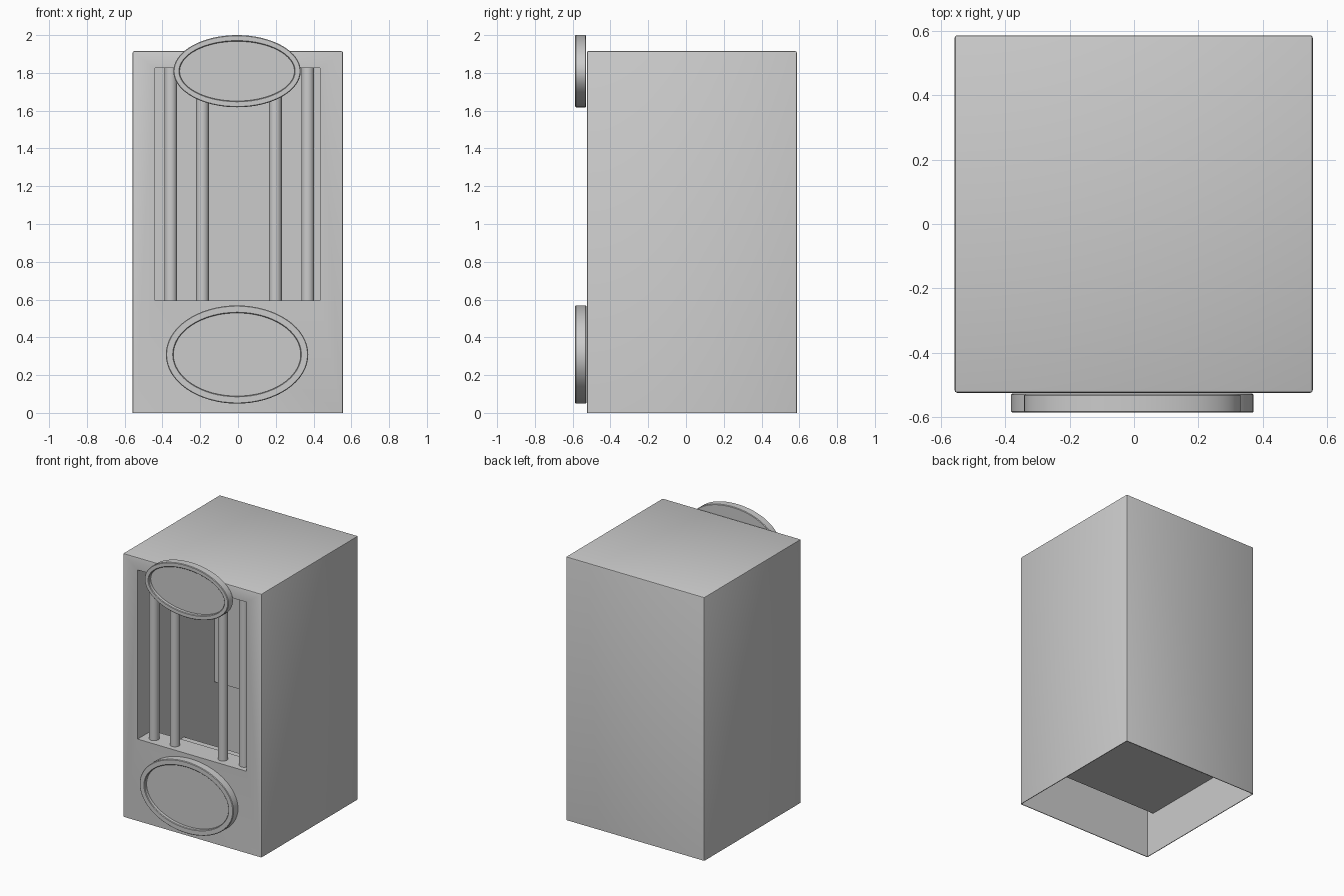
import bpy, bmesh, math

if "Cube" in bpy.data.objects:
    bpy.data.objects.remove(bpy.data.objects["Cube"])


def finish(bm, name):
    bmesh.ops.recalc_face_normals(bm, faces=bm.faces)
    me = bpy.data.meshes.new(name)
    bm.to_mesh(me)
    bm.free()
    ob = bpy.data.objects.new(name, me)
    bpy.context.collection.objects.link(ob)
    return ob


def smooth(ob):
    bpy.ops.object.select_all(action='DESELECT')
    bpy.context.view_layer.objects.active = ob
    ob.select_set(True)
    bpy.ops.object.shade_smooth_by_angle(angle=math.radians(35))


def box(name, x, y, z, bevel=0.0):
    bm = bmesh.new()
    bmesh.ops.create_cube(bm, size=1)
    for v in bm.verts:
        for i, (lo, hi) in enumerate((x, y, z)):
            v.co[i] = lo if v.co[i] < 0 else hi
    if bevel:
        edges = [e for e in bm.edges if max(v.co.z for v in e.verts) > z[0]]
        bmesh.ops.bevel(bm, geom=edges, offset=bevel, segments=2,
                        profile=0.5, affect='EDGES')
    return finish(bm, name)


def cut(target, cutter):
    mod = target.modifiers.new("cut", 'BOOLEAN')
    mod.operation = 'DIFFERENCE'
    mod.solver = 'EXACT'
    mod.object = cutter
    bpy.context.view_layer.objects.active = target
    bpy.ops.object.modifier_apply(modifier=mod.name)
    bpy.data.objects.remove(cutter, do_unlink=True)


def oval_plaque(name, cx, cz, rx, rz, rim, back, front, inset):
    """Oval disc with a raised rim, built from rings of (shrink, y)."""
    n, b = 64, 0.004
    rings = [(b, back), (0, back - b), (0, front + b), (b, front),
             (rim - b, front), (rim, front + b), (rim, front + inset)]
    bm = bmesh.new()
    loops = []
    for s, y in rings:
        loops.append([bm.verts.new((cx + (rx - s) * math.cos(t), y,
                                    cz + (rz - s) * math.sin(t)))
                      for t in (2 * math.pi * i / n for i in range(n))])
    for a, c in zip(loops, loops[1:]):
        for i in range(n):
            j = (i + 1) % n
            bm.faces.new((a[i], a[j], c[j], c[i]))
    bm.faces.new(loops[0])
    bm.faces.new(loops[-1])
    smooth(finish(bm, name))


# Cabinet: thin shell, open underneath, with a framed opening in front
cabinet = box("cabinet", (-0.558, 0.556), (-0.525, 0.587), (0, 1.915), 0.008)
cut(cabinet, box("base_cutter", (-0.553, 0.551), (-0.52, 0.582), (-0.2, 0.585)))
cut(cabinet, box("cavity_cutter", (-0.55, 0.548), (-0.36, 0.515), (0.5, 1.89)))
cut(cabinet, box("opening_cutter", (-0.44, 0.435), (-0.7, -0.3), (0.595, 1.825)))
smooth(cabinet)

# Shelf inside, seen from underneath
box("inner_shelf", (-0.553, 0.551), (-0.46, 0.17), (0.31, 0.315))

# Columns standing in the opening
for i, x in enumerate((-0.356, -0.188, 0.198, 0.369)):
    bm = bmesh.new()
    bmesh.ops.create_cone(bm, cap_ends=True, segments=32, radius1=0.034,
                          radius2=0.034, depth=1.235)
    bmesh.ops.translate(bm, verts=bm.verts, vec=(x, -0.455, 1.21))
    smooth(finish(bm, f"column_{i + 1}"))

# Oval plaques on the front
oval_plaque("upper_plaque", -0.005, 1.809, 0.337, 0.191, 0.033, -0.529, -0.587, 0.025)
oval_plaque("lower_plaque", -0.005, 0.309, 0.377, 0.26, 0.04, -0.527, -0.587, 0.025)
